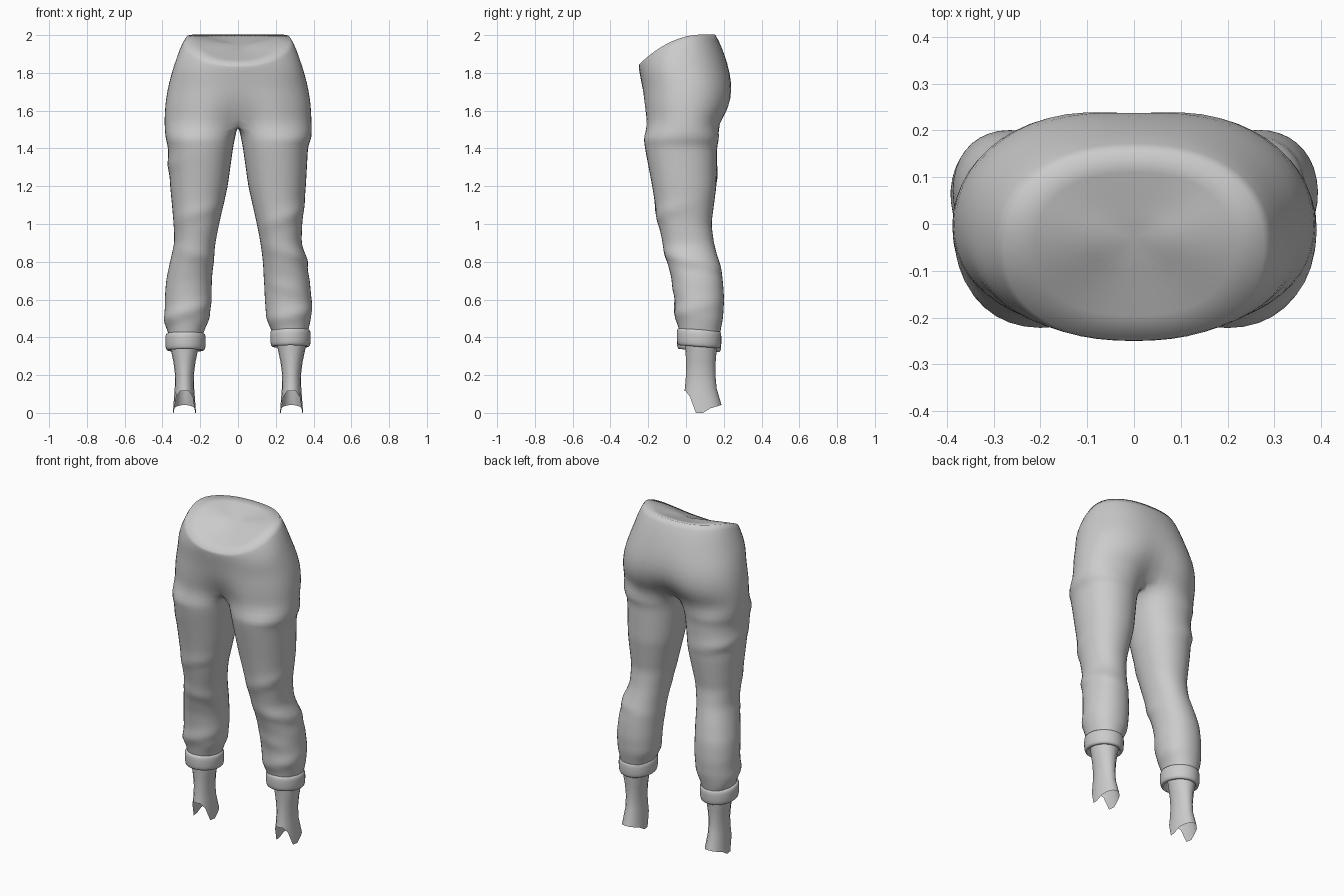
import bpy, bmesh, math
from mathutils import Vector

cube = bpy.data.objects.get("Cube")
if cube:
    bpy.data.objects.remove(cube)

OUT = 15          # points on the outer part of a trouser ring
RING = 18         # all points of a trouser ring


def power(v, p):
    return math.copysign(abs(v) ** p, v)


def lerp_row(rows, z):
    """Interpolate a table of rows sorted by falling height."""
    for a, b in zip(rows, rows[1:]):
        if a[0] >= z >= b[0]:
            t = (a[0] - z) / (a[0] - b[0])
            return [p + (q - p) * t for p, q in zip(a, b)]
    return list(rows[-1])


def loft(bm, rings, keep=lambda r, i: True):
    rows = [[bm.verts.new(p) for p in ring] for ring in rings]
    for r, (a, b) in enumerate(zip(rows, rows[1:])):
        n = len(a)
        for i in range(n):
            if keep(r, i):
                j = (i + 1) % n
                bm.faces.new((a[i], a[j], b[j], b[i]))
    return rows


def finish(bm, name, levels=0):
    bmesh.ops.remove_doubles(bm, verts=bm.verts, dist=0.0005)
    bmesh.ops.recalc_face_normals(bm, faces=bm.faces)
    mesh = bpy.data.meshes.new(name)
    bm.to_mesh(mesh)
    bm.free()
    mesh.shade_smooth()
    ob = bpy.data.objects.new(name, mesh)
    bpy.context.collection.objects.link(ob)
    if levels:
        ob.modifiers.new("Smooth", 'SUBSURF').levels = levels
        ob.modifiers["Smooth"].render_levels = levels
    return ob


# Hips: height, half width, front y, back y, front drop, centre inset
HIPS = [
    (2.005, .282, -.253, .157, .16, 0),
    (1.94, .312, -.25, .19, .125, 0),
    (1.85, .342, -.243, .222, .075, 0),
    (1.75, .368, -.238, .25, .03, .03),
    (1.66, .385, -.237, .255, 0, .10),
    (1.59, .39, -.235, .235, 0, .25),
    (1.53, .392, -.23, .195, 0, .42),
]
# Leg: height, inner x, outer x, front y, back y
LEG = [
    (1.46, .012, .388, -.228, .178),
    (1.41, .022, .374, -.222, .168),
    (1.2, .052, .362, -.182, .164),
    (1.0, .098, .342, -.148, .137),
    (.9, .118, .338, -.125, .15),
    (.8, .13, .362, -.102, .176),
    (.7, .136, .383, -.075, .198),
    (.6, .14, .39, -.062, .204),
    (.5, .148, .388, -.052, .198),
    (.44, .175, .375, -.04, .185),
    (.39, .19, .365, -.03, .175),
]
# Cloth folds per side: height, angle (0 outer, -90 front), spread, slope, size
FOLDS = {
    1: [(1.47, 20, 70, 0, .012), (1.04, -60, 60, .05, .012), (.8, 0, 110, -.03, .014),
        (.52, -60, 80, .03, .014), (.66, -100, 50, -.04, .007)],
    -1: [(1.53, 40, 80, .02, .012), (1.28, 40, 70, -.03, .014), (1.05, -90, 60, -.04, .009),
         (.82, -120, 80, .03, .010), (.51, -60, 100, -.04, .016)],
}


def hip_ring(z, rx, yf, yb, drop, inset):
    cy = -.05 if z > 1.8 else 0
    pts = []
    for i in range(OUT):
        a = math.pi * (i / (OUT - 1) - .5)
        x = rx * power(math.cos(a), .85) if 0 < i < OUT - 1 else 0
        depth = (yb - cy) if a > 0 else (cy - yf)
        y = cy + depth * power(math.sin(a), .9)
        y *= 1 - inset * math.exp(-(x / .09) ** 2)
        pts.append(Vector((x, y, z - drop * (max(0, .08 - y) / .33) ** 2)))
    # Points along the centre line, which become the crotch
    f, b = pts[0], pts[-1]
    pts += [b.lerp(f, k / (RING - OUT + 1)) for k in range(1, RING - OUT + 1)]
    return pts


def leg_ring(z, side):
    _, xi, xo, yf, yb = lerp_row(LEG, z)
    pts = []
    for i in range(RING):
        deg = -140 + i * 360 / RING
        a = math.radians(deg)
        grow = 0
        for fz, ang, spread, slope, size in FOLDS[side]:
            off = (deg - ang + 180) % 360 - 180
            d = z - fz - slope * off / 60
            width = .018 if d < 0 else .045
            grow += size * math.exp(-(d / width) ** 2 - (off / spread) ** 2)
        x = (xi + xo) / 2 + ((xo - xi) / 2 + grow) * power(math.cos(a), .92)
        y = (yf + yb) / 2 + ((yb - yf) / 2 + grow) * power(math.sin(a), .92)
        pts.append(Vector((max(x, .004), y, z)))
    return pts


# Trousers: closed waist, hips and two legs in one skin
bm = bmesh.new()
hips = [hip_ring(*row) for row in HIPS]
middle = Vector((0, -.03, 1.945))
waist = [[p.lerp(middle, t) for p in hips[0]] for t in (1, .5)]
heights = [1.46 - .03 * k for k in range(36)]
for side in (1, -1):
    rings = waist + hips + [leg_ring(z, side) for z in heights]
    rings = [[Vector((p.x * side, p.y, p.z)) for p in ring] for ring in rings]
    top = len(waist) + len(hips) - 1
    loft(bm, rings, lambda r, i: r >= top or i < OUT - 1)
bmesh.ops.remove_doubles(bm, verts=bm.verts, dist=0.0005)
crease = bm.edges.layers.float.new("crease_edge")
rim = [p.freeze() for p in hips[0]]
for e in bm.edges:
    if all(any((Vector((abs(v.co.x), v.co.y, v.co.z)) - p).length < .002 for p in rim)
           for v in e.verts):
    	e[crease] = .7
finish(bm, "trousers", 1)


def oval(xi, xo, yf, yb, z, side, count=16):
    pts = []
    for i in range(count):
        a = math.tau * i / count
        h = z(math.sin(a)) if callable(z) else z
        pts.append(Vector((side * ((xi + xo) / 2 + (xo - xi) / 2 * math.cos(a)),
                           (yf + yb) / 2 + (yb - yf) / 2 * math.sin(a), h)))
    return pts


def torn_hem(s):
    """Ragged lower edge: high in front, lowest at the sides."""
    if s < -.4:
        return .115 if s < -.8 else .085
    return .0 if s < .1 else .012 + .03 * s


# Rolled cuffs and bare ankles
CUFF = [(-.03, .345), (-.006, .343), (.002, .355), (.004, .39),
        (.004, .425), (-.004, .438), (-.03, .44)]
ANKLE = [(.42, .2, .365, -.01, .17), (.34, .21, .357, -.003, .163),
         (.27, .225, .342, 0, .157), (.2, .234, .333, 0, .156),
         (.13, .232, .335, -.006, .162)]
for side, word, shift in ((1, "left", .005), (-1, "right", -.015)):
    bm = bmesh.new()
    rings = [oval(.173 - d, .383 + d, -.047 - d, .185 + d,
                  lambda s, z=z: z + shift - .008 * s, side, 20) for d, z in CUFF]
    loft(bm, rings + rings[:1])
    finish(bm, word + "_cuff", 1)

    bm = bmesh.new()
    rings = [oval(*row[1:], row[0], side) for row in ANKLE]
    rings.append(oval(.222, .345, -.008, .188, torn_hem, side))
    loft(bm, rings)
    finish(bm, word + "_ankle")

# Waist button
bpy.ops.mesh.primitive_cylinder_add(vertices=12, radius=.014, depth=.012,
                                    location=(-.03, -.24, 1.815),
                                    rotation=(math.pi / 2, 0, 0))
bpy.context.object.name = "waist_button"
